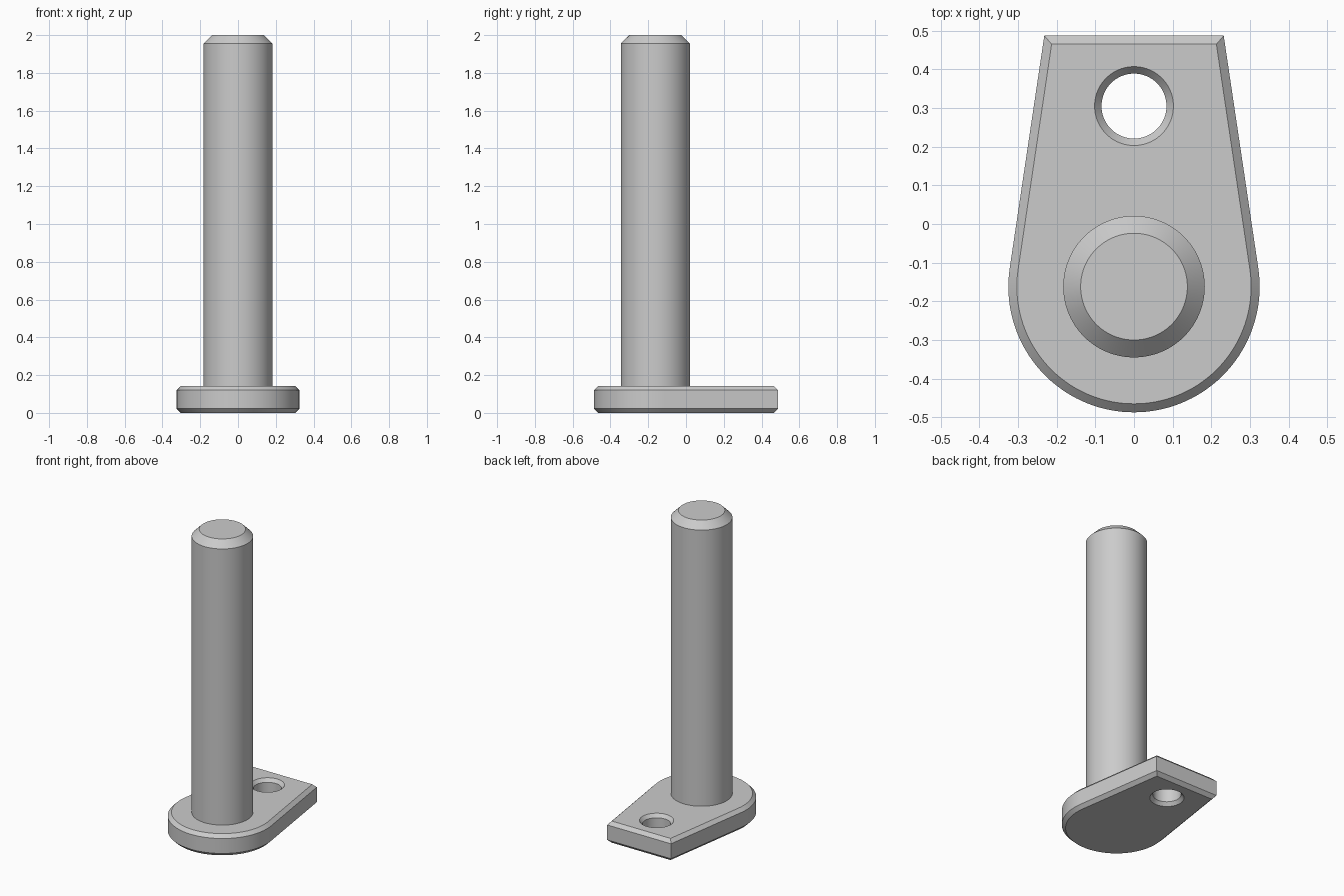
import bpy
import bmesh
from math import sin, cos, pi, hypot, atan2, acos, radians

if "Cube" in bpy.data.objects:
    bpy.data.objects.remove(bpy.data.objects["Cube"])

PIN_Y = -0.162      # centre of the pin and of the rounded plate end
END_R = 0.325       # radius of the rounded plate end
BACK_X, BACK_Y = 0.232, 0.487
HOLE_Y, HOLE_R = 0.305, 0.084
PLATE_H = 0.142
BEVEL = 0.022

steel = bpy.data.materials.new("plain_grey")
steel.use_nodes = True
grey = (0.6, 0.6, 0.6, 1)
steel.diffuse_color = grey
steel.node_tree.nodes["Principled BSDF"].inputs["Base Color"].default_value = grey

# Angle at which the straight plate sides touch the rounded end
rise = BACK_Y - PIN_Y
TANGENT = atan2(rise, BACK_X) - acos(END_R / hypot(BACK_X, rise))


def circle(y, r, n=96):
    return [(r * cos(2 * pi * i / n), y + r * sin(2 * pi * i / n)) for i in range(n)]


def plate_outline(inset, n=72):
    r, back = END_R - inset, BACK_Y - inset
    x = (r - (back - PIN_Y) * sin(TANGENT)) / cos(TANGENT)
    sweep = pi + 2 * TANGENT
    arc = [TANGENT - sweep * i / n for i in range(n + 1)]
    return [(-x, back), (x, back)] + [(r * cos(a), PIN_Y + r * sin(a)) for a in arc]


def loft(bm, sections):
    """Join (outline, height) sections with walls; return the first and last rings."""
    rings = [[bm.verts.new((x, y, z)) for x, y in pts] for pts, z in sections]
    for low, high in zip(rings, rings[1:]):
        for i in range(len(low)):
            j = (i + 1) % len(low)
            bm.faces.new((low[i], low[j], high[j], high[i]))
    return rings[0], rings[-1]


def ring_edges(bm, ring):
    return [bm.edges.get((a, b)) for a, b in zip(ring, ring[1:] + ring[:1])]


def finish(bm, name):
    bmesh.ops.recalc_face_normals(bm, faces=bm.faces)
    mesh = bpy.data.meshes.new(name)
    bm.to_mesh(mesh)
    bm.free()
    mesh.materials.append(steel)
    obj = bpy.data.objects.new(name, mesh)
    bpy.context.collection.objects.link(obj)
    bpy.ops.object.select_all(action="DESELECT")
    obj.select_set(True)
    bpy.context.view_layer.objects.active = obj
    bpy.ops.object.shade_smooth_by_angle(angle=radians(25))


# Base plate: bevelled outer wall, countersunk hole, flat top and bottom
heights = (0, BEVEL, PLATE_H - BEVEL, PLATE_H)
bm = bmesh.new()
outer = loft(bm, [(plate_outline(d), z) for d, z in zip((BEVEL, 0, 0, BEVEL), heights)])
sink = HOLE_R + 0.018
inner = loft(bm, [(circle(HOLE_Y, r), z) for r, z in zip((sink, HOLE_R, HOLE_R, sink), heights)])
for rim, hole in zip(outer, inner):
    edges = ring_edges(bm, rim) + ring_edges(bm, hole)
    bmesh.ops.triangle_fill(bm, edges=edges, use_beauty=True)
finish(bm, "base_plate")

# Upright pin with a bevelled tip, seated slightly into the plate
bm = bmesh.new()
profile = ((0.183, PLATE_H - 0.02), (0.183, 1.955), (0.138, 2.0))
for ring in loft(bm, [(circle(PIN_Y, r), z) for r, z in profile]):
    bm.faces.new(ring)
finish(bm, "pin")
